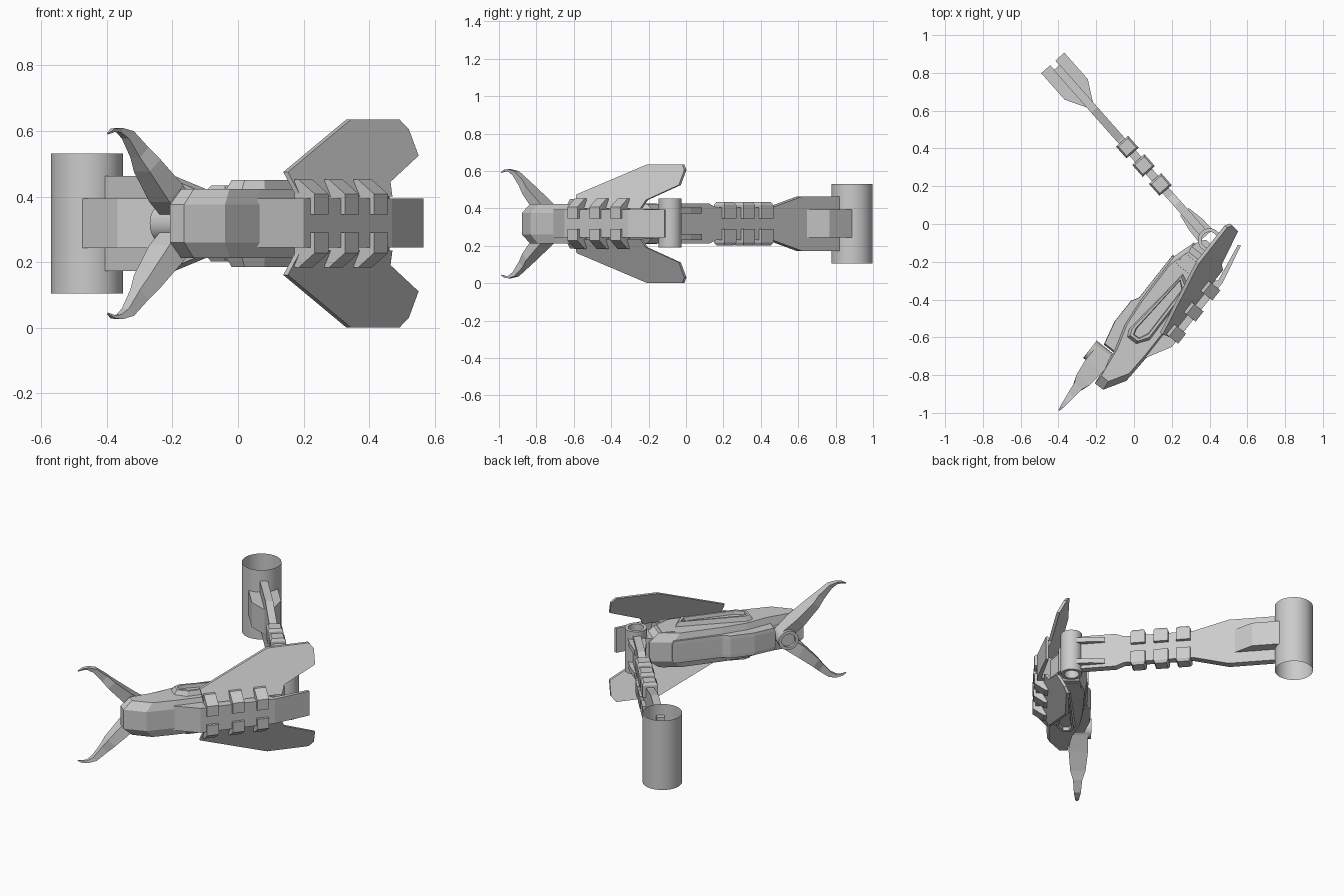
import bpy, bmesh, math
from mathutils import Vector

if "Cube" in bpy.data.objects:
    bpy.data.objects.remove(bpy.data.objects["Cube"])

MID = 0.318  # height of the mirror plane


def body(t, n, z):   # t runs along the hull to the rear, n to its outer side
    return Vector((0.62 * t + 0.785 * n, 0.785 * t - 0.62 * n, z))


def arm(s, v, z):    # s runs along the arm from the joint, v across it
    return Vector((0.40 - 0.663 * s - 0.749 * v, -0.085 + 0.749 * s - 0.663 * v, z))


def loft(name, frame, rings, mirror=False, caps=True, closed=False, smooth=False):
    """Skin matching rings of local points, optionally repeated below MID."""
    bm = bmesh.new()
    for flip in ([False, True] if mirror else [False]):
        rows = [[bm.verts.new(frame(a, b, 2 * MID - z if flip else z)) for a, b, z in r] for r in rings]
        k = len(rows[0])
        pairs = list(zip(rows, rows[1:]))
        if closed:
            pairs.append((rows[-1], rows[0]))
        for r, q in pairs:
            for i in range(k):
                bm.faces.new((r[i], r[(i + 1) % k], q[(i + 1) % k], q[i]))
        if caps:
            bm.faces.new(rows[0])
            bm.faces.new(rows[-1])
    bmesh.ops.recalc_face_normals(bm, faces=bm.faces)
    me = bpy.data.meshes.new(name)
    bm.to_mesh(me)
    bm.free()
    ob = bpy.data.objects.new(name, me)
    bpy.context.collection.objects.link(ob)
    if smooth:
        bpy.context.view_layer.objects.active = ob
        ob.select_set(True)
        bpy.ops.object.shade_smooth_by_angle(angle=math.radians(35))
        ob.select_set(False)
    return ob


def slab(name, frame, poly, levels, mirror=False):
    """Plan outline stacked at (height, scale) levels."""
    ca = sum(p[0] for p in poly) / len(poly)
    cb = sum(p[1] for p in poly) / len(poly)
    rings = [[(ca + (a - ca) * k, cb + (b - cb) * k, z) for a, b in poly] for z, k in levels]
    return loft(name, frame, rings, mirror)


def circle(r, n, ca, cb):
    return [(ca + r * math.cos(2 * math.pi * i / n), cb + r * math.sin(2 * math.pi * i / n)) for i in range(n)]


# hull with chamfered top and bottom
hull = [(.12, .31), (-.01, .27), (-.29, .275), (-.45, .29), (-.60, .335), (-.79, .36),
        (-.79, .415), (-.676, .483), (-.52, .49), (.0, .49), (.12, .42)]
slab("hull", body, hull, [(.213, .88), (.26, 1), (.376, 1), (.423, .88)])

# stepped side pod next to the hub
slab("side_pod", body, [(.0, .262), (-.29, .262), (-.33, .239), (-.47, .239), (-.60, .27), (-.60, .36), (.0, .36)],
     [(.25, .97), (.27, 1), (.366, 1), (.386, .97)])

# raised frame with a sunken middle, on top and underneath
deck = [(-.065, .37), (-.44, .335), (-.475, .35), (-.474, .40), (-.42, .435), (-.10, .43)]
dc = (-.28, .387)
ring = lambda k, kn, z: [(dc[0] + (a - dc[0]) * k, dc[1] + (b - dc[1]) * kn, z) for a, b in deck]
loft("deck_frame", body, [ring(1.12, 1.3, .41), ring(1, 1, .45), ring(.93, .72, .45), ring(.91, .64, .43)], True)

# outer armour strip
slab("outer_strip", body, [(-.52, .487), (-.386, .56), (.048, .561), (.26, .515), (.255, .50),
                           (.04, .535), (.0, .46), (-.50, .46)], [(.245, 1), (.395, 1)])

# clamps over the strip edges
for i, t in enumerate((-.318, -.169, -.026)):
    sec = [(.576, .345), (.576, .408), (.514, .452), (.497, .452), (.497, .345)]
    loft(f"strip_clamp_{i + 1}", body, [[(t + e, n, z) for n, z in sec] for e in (-.034, .034)], True)

# swept wings leaning inward
wing = [(-.365, .475), (.05, .635), (.29, .635), (.316, .605), (.311, .525), (.12, .445), (.10, .40), (-.35, .40)]
loft("wing", body, [[(t, .39 + .52 * (.635 - z) + e, z) for t, z in wing] for e in (-.009, .009)], True)

# hub cylinder and its recessed end
hub = circle(.058, 24, -.665, MID)
hub_in = circle(.04, 24, -.665, MID)
loft("antenna_hub", body, [[(t, n, z) for t, z in r] for n, r in
                           ((.37, hub), (.228, hub), (.228, hub_in), (.245, hub_in))], smooth=True)

# hooked antennae: t, height, half width, half thickness
path = [(-.66, .345, .055, .034), (-.745, .41, .056, .034), (-.835, .495, .044, .026), (-.87, .535, .027, .022),
        (-.925, .588, .02, .014), (-.965, .603, .013, .007), (-.995, .602, .009, .005), (-1.02, .592, .003, .002)]
rings = []
for i, (t, z, w, h) in enumerate(path):
    p, q = path[max(i - 1, 0)], path[min(i + 1, len(path) - 1)]
    d = Vector((q[0] - p[0], q[1] - p[1])).normalized()
    rings.append([(t - d.y * h * k, .30 + w * m, z + d.x * h * k) for k, m in ((-1, -1), (-1, 1), (1, .7), (1, -.7))])
loft("antenna", body, rings, True)

# neck between hull and joint
slab("neck", body, [(.0, .29), (.14, .325), (.17, .35), (.17, .39), (.12, .44), (.0, .44)],
     [(.24, 1), (.396, 1)])
slab("neck_bracket", body, [(-.03, .30), (.05, .305), (.05, .42), (-.03, .42)],
     [(.21, .9), (.235, 1), (.40, 1), (.426, .9)])

# hollow joint barrel
loft("joint_barrel", arm, [[(a, b, z) for a, b in circle(r, 32, 0, 0)] for r, z in
     ((.062, .19), (.062, .452), (.043, .452), (.043, .19))], caps=False, closed=True, smooth=True)

# arm plate
half = [(.045, .107), (.26, .107), (.31, .087), (.71, .087), (.92, .145), (1.22, .145)]
side = [(s, MID + h) for s, h in half] + [(s, MID - h) for s, h in reversed(half)]
loft("arm_plate", arm, [[(s, v, z) for s, z in side] for v in (-.022, .022)])

# fork prongs hugging the arm
slab("fork_prong", arm, [(.03, .05), (.11, .046), (.20, .03), (.20, -.03), (.11, -.046), (.03, -.05)],
     [(.373, 1), (.404, 1)], True)

# bevelled arm clamps
for i, s in enumerate((.393, .527, .657)):
    sq = [(s - .042, -.043), (s + .042, -.043), (s + .042, .043), (s - .042, .043)]
    slab(f"arm_clamp_{i + 1}", arm, sq, [(.345, 1), (.418, 1), (.434, .78)], True)

# wedge cradle for the end tube, one cheek each side
for name, k in (("cradle_left", 1), ("cradle_right", -1)):
    slab(name, arm, [(.95, .018 * k), (1.065, .082 * k), (1.252, .082 * k), (1.252, .018 * k)],
         [(.243, 1), (.395, 1)])

# open end tube
tube = [(a, b) for a, b in circle(.11, 40, 1.298, 0)]
loft("end_tube", arm, [[(a, b, z) for a, b in tube] for z in (.105, .531)], caps=False, smooth=True)
